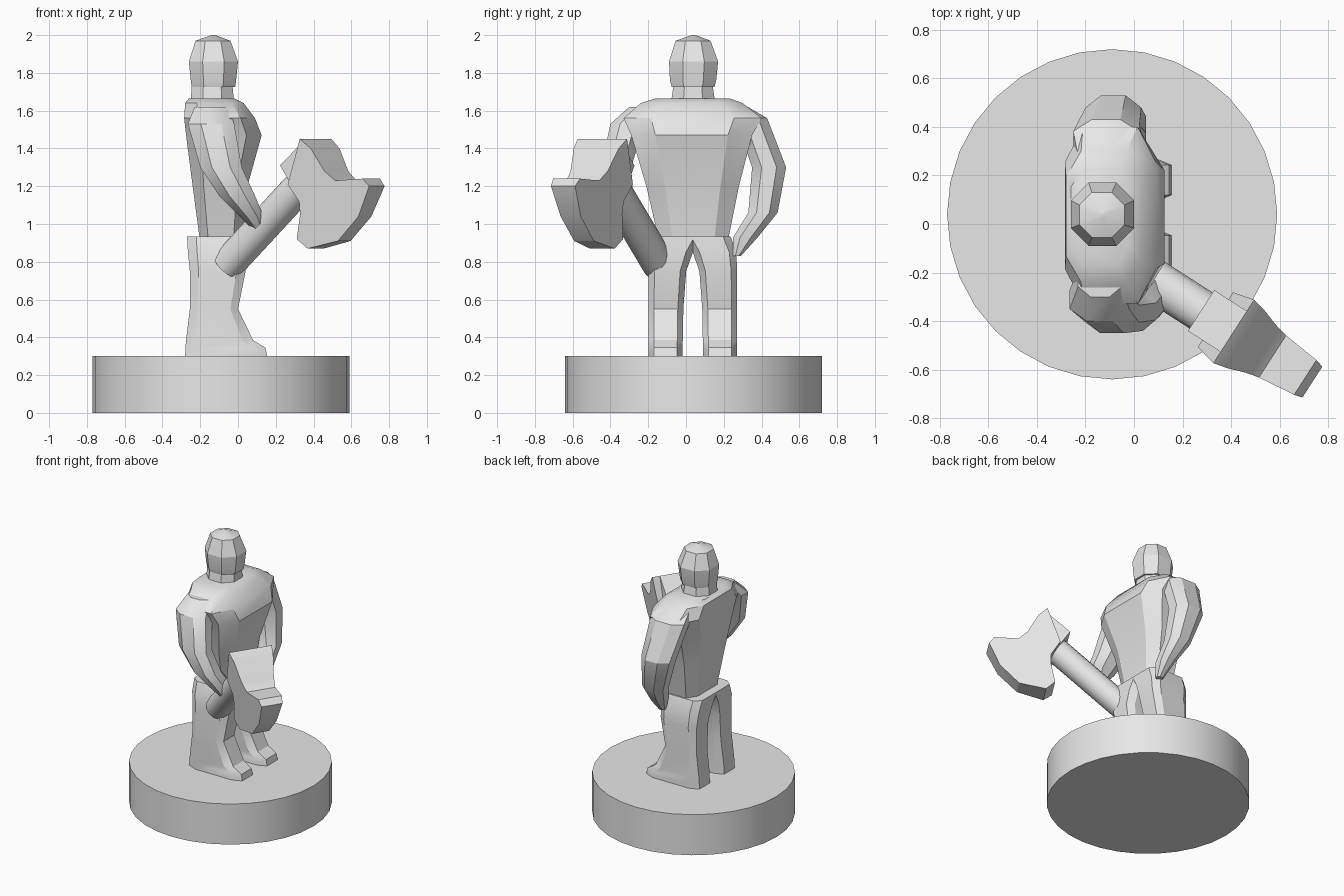
import bpy, bmesh, math
from mathutils import Vector, Matrix

if "Cube" in bpy.data.objects:
    bpy.data.objects.remove(bpy.data.objects["Cube"])

stone = bpy.data.materials.new("grey_stone")
stone.use_nodes = True
GREY = (0.8, 0.8, 0.8, 1)
stone.diffuse_color = GREY
stone.node_tree.nodes["Principled BSDF"].inputs["Base Color"].default_value = GREY


def finish(bm, name, angle=30):
    """Turn a bmesh into a named, shaded object."""
    bmesh.ops.recalc_face_normals(bm, faces=bm.faces)
    mesh = bpy.data.meshes.new(name)
    bm.to_mesh(mesh)
    bm.free()
    mesh.materials.append(stone)
    obj = bpy.data.objects.new(name, mesh)
    bpy.context.collection.objects.link(obj)
    bpy.ops.object.select_all(action="DESELECT")
    obj.select_set(True)
    bpy.context.view_layer.objects.active = obj
    bpy.ops.object.shade_smooth_by_angle(angle=math.radians(angle))
    return obj


def loft(name, sections, cut=0.28, angle=30):
    """Skin chamfered rectangles given as (z, x0, x1, y0, y1)."""
    bm = bmesh.new()
    rings = []
    for z, x0, x1, y0, y1 in sections:
        cx, cy = (x1 - x0) * cut, (y1 - y0) * cut
        outline = [(x0 + cx, y0), (x1 - cx, y0), (x1, y0 + cy), (x1, y1 - cy),
                   (x1 - cx, y1), (x0 + cx, y1), (x0, y1 - cy), (x0, y0 + cy)]
        rings.append([bm.verts.new((x, y, z)) for x, y in outline])
    for low, high in zip(rings, rings[1:]):
        for i in range(8):
            j = (i + 1) % 8
            bm.faces.new((low[i], low[j], high[j], high[i]))
    bm.faces.new(rings[0])
    bm.faces.new(rings[-1])
    return finish(bm, name, angle)


# Round plinth
bm = bmesh.new()
bmesh.ops.create_cone(bm, cap_ends=True, segments=32, radius1=0.68, radius2=0.68,
                      depth=0.3, matrix=Matrix.Translation((-0.09, 0.04, 0.15)))
finish(bm, "plinth")

# Legs with feet, mirrored about the body's middle: (z, back, front, inner, outer)
MID = 0.036
leg = [(0.3, -0.28, 0.155, 0.055, 0.235), (0.345, -0.278, 0.145, 0.055, 0.235),
       (0.385, -0.275, 0.08, 0.053, 0.235), (0.55, -0.255, 0.0, 0.05, 0.235),
       (0.75, -0.255, 0.04, 0.035, 0.235), (0.85, -0.265, 0.04, 0, 0.23),
       (0.935, -0.27, 0.035, -0.05, 0.2)]
loft("left_leg", [(z, b, f, MID + i, MID + o) for z, b, f, i, o in leg], 0.16)
loft("right_leg", [(z, b, f, MID - o, MID - i) for z, b, f, i, o in leg], 0.16)

# Torso
loft("torso", [(0.9, -0.2, 0.02, -0.14, 0.22), (1.2, -0.24, 0.05, -0.21, 0.28),
               (1.47, -0.275, 0.125, -0.29, 0.35), (1.56, -0.285, 0.09, -0.33, 0.4),
               (1.64, -0.28, 0.03, -0.24, 0.3), (1.665, -0.26, -0.02, -0.16, 0.23)], 0.2)

# Neck and head
loft("neck", [(1.64, -0.25, -0.02, -0.08, 0.155), (1.74, -0.245, -0.03, -0.065, 0.14)])
loft("head", [(1.725, -0.245, -0.015, -0.075, 0.15), (1.76, -0.25, -0.01, -0.085, 0.16),
              (1.86, -0.26, 0, -0.09, 0.17), (1.97, -0.225, -0.04, -0.055, 0.13),
              (2.0, -0.14, -0.12, 0.03, 0.05)], 0.28, 20)

# Arms
loft("left_arm", [(0.83, -0.02, 0.03, 0.25, 0.29), (0.93, -0.06, 0.05, 0.25, 0.38),
                  (1.06, -0.12, 0.05, 0.33, 0.485), (1.3, -0.2, 0.03, 0.35, 0.53),
                  (1.56, -0.25, 0.02, 0.26, 0.43), (1.63, -0.23, -0.03, 0.2, 0.31)])
loft("right_arm", [(0.96, 0.09, 0.14, -0.33, -0.22), (1.03, 0.02, 0.14, -0.38, -0.22),
                   (1.15, -0.1, 0.09, -0.44, -0.28), (1.3, -0.2, 0.02, -0.45, -0.29),
                   (1.53, -0.265, -0.02, -0.4, -0.22), (1.62, -0.23, -0.05, -0.3, -0.15)])

# Axe frame: a vertical plane through the haft, with w as the thickness
ORIGIN = Vector((-0.06, -0.14, 0))
ACROSS = Vector((0.84, -0.54, 0)).normalized()
SIDE = Vector((0.54, 0.84, 0)).normalized()


def axe_point(h, z, w):
    return ORIGIN + ACROSS * h + SIDE * w + Vector((0, 0, z))


def plate(name, outline, half_width):
    """Solid between two mirrored outlines; half_width gives the taper."""
    bm = bmesh.new()
    near, far = [[bm.verts.new(axe_point(h, z, s * half_width(h, z))) for h, z in outline]
                 for s in (-1, 1)]
    bm.faces.new(near)
    bm.faces.new(far)
    for i in range(len(outline)):
        j = (i + 1) % len(outline)
        bm.faces.new((near[i], near[j], far[j], far[i]))
    return finish(bm, name)


# Haft
start, end = axe_point(0, 0.78, 0), axe_point(0.545, 1.275, 0)
bm = bmesh.new()
turn = (end - start).to_track_quat("Z", "Y").to_matrix().to_4x4()
bmesh.ops.create_cone(bm, cap_ends=True, segments=16, radius1=0.088, radius2=0.088,
                      depth=(end - start).length,
                      matrix=Matrix.Translation((start + end) / 2) @ turn)
finish(bm, "axe_haft")

# Axe head: square poll and a blade that thins towards its edge
plate("axe_poll", [(0.4, 1.31), (0.53, 1.12), (0.68, 1.28), (0.56, 1.45)],
      lambda h, z: 0.1)
plate("axe_blade", [(0.56, 1.45), (0.47, 1.21), (0.53, 1.12), (0.53, 1.05), (0.5, 0.92),
                    (0.56, 0.87), (0.74, 0.91), (0.87, 1.04), (0.945, 1.2),
                    (0.91, 1.24), (0.75, 1.23), (0.69, 1.28), (0.62, 1.4)],
      lambda h, z: 0.115 - 0.18 * (0.67 * (h - 0.53) - 0.74 * (z - 1.12)))
